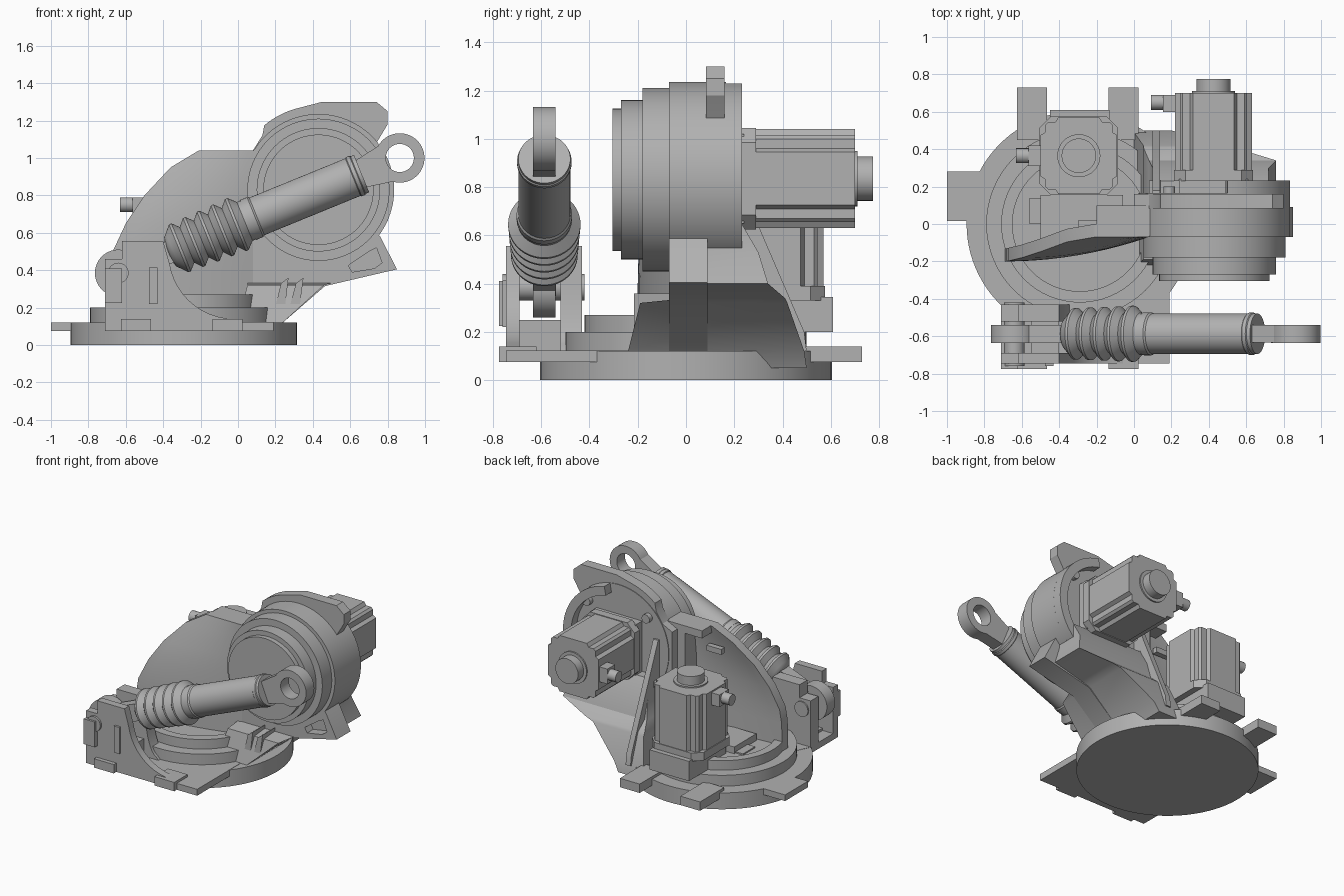
import bpy, bmesh
from math import sin, cos, pi, radians, atan2
from mathutils import Matrix, Vector

cube = bpy.data.objects.get("Cube")
if cube:
    bpy.data.objects.remove(cube, do_unlink=True)

grey = bpy.data.materials.new("machined grey")
grey.use_nodes = True
grey.diffuse_color = (0.44, 0.44, 0.44, 1)
grey.node_tree.nodes["Principled BSDF"].inputs["Base Color"].default_value = (0.44, 0.44, 0.44, 1)

I = Matrix.Identity(4)
Y_UP = Matrix.Rotation(-pi / 2, 4, "X")   # turns local z into +y


def loft(name, rings, M=I, closed=False):
    """Skin a list of equal point loops, capping the ends unless closed."""
    bm = bmesh.new()
    loops = [[bm.verts.new(M @ Vector(p)) for p in r] for r in rings]
    n = len(loops[0])
    pairs = list(zip(loops, loops[1:])) + ([(loops[-1], loops[0])] if closed else [])
    for a, b in pairs:
        for i in range(n):
            j = (i + 1) % n
            bm.faces.new((a[i], a[j], b[j], b[i]))
    if not closed:
        bm.faces.new(loops[0][::-1])
        bm.faces.new(loops[-1])
    bmesh.ops.recalc_face_normals(bm, faces=bm.faces)
    mesh = bpy.data.meshes.new(name)
    bm.to_mesh(mesh)
    bm.free()
    mesh.materials.append(grey)
    mesh.polygons.foreach_set("use_smooth", [True] * len(mesh.polygons))
    mesh.set_sharp_from_angle(angle=radians(30))
    ob = bpy.data.objects.new(name, mesh)
    bpy.context.collection.objects.link(ob)
    return ob


def prism(name, pts, lo, hi, axis="z", M=I):
    put = {"x": lambda p, h: (h, p[0], p[1]),
           "y": lambda p, h: (p[0], h, p[1]),
           "z": lambda p, h: (p[0], p[1], h)}[axis]
    return loft(name, [[put(p, h) for p in pts] for h in (lo, hi)], M)


def box(name, x, y, z, M=I):
    return prism(name, rect(x, y), *z, M=M)


def rect(x, y):
    return [(x[0], y[0]), (x[1], y[0]), (x[1], y[1]), (x[0], y[1])]


def lathe(name, profile, M=I, closed=False, n=64):
    """Profile of (height, radius) turned round local z."""
    return loft(name, [[(r * cos(2 * pi * i / n), r * sin(2 * pi * i / n), h) for i in range(n)]
                       for h, r in profile], M, closed)


def arc(cx, cy, r, a0, a1, n=24):
    return [(cx + r * cos(radians(a0 + (a1 - a0) * i / n)),
             cy + r * sin(radians(a0 + (a1 - a0) * i / n))) for i in range(n + 1)]


# Turntable base with stepped rings
base_at = Matrix.Translation((-0.29, 0, 0))
lathe("base_disc", [(0, 0.605), (0.12, 0.605)], base_at, n=96)
lathe("base_ring", [(0.12, 0.5), (0.2, 0.5)], base_at)
lathe("base_hub", [(0.2, 0.42), (0.27, 0.42), (0.27, 0.36), (0.24, 0.36)], base_at)
prism("front_flange", [(-0.71, -0.43), (-0.71, -0.745), (0.19, -0.745), (0.19, -0.2), (-0.6, -0.2)], 0.075, 0.122)
for x in (-0.545, -0.055):
    box("front_tab", (x - 0.08, x + 0.08), (-0.775, -0.62), (0.075, 0.14))
    box("rear_tab", (x - 0.08, x + 0.08), (0.45, 0.73), (0.075, 0.14))
box("side_tab", (-1.0, -0.8), (0.015, 0.28), (0.075, 0.12))

# Scooped wall leaning forward at its foot
rows = [(0.14, -0.69, 1), (0.4, -0.685, 1), (0.5, -0.67, 0.98), (0.65, -0.6, 0.85),
        (0.8, -0.5, 0.6), (0.95, -0.36, 0.2), (1.04, -0.21, 0)]
slices = []
for z, left, lean in rows:
    us = [i / 10 for i in range(11)]
    front = [(left + (0.08 - left) * u, -0.07 - 0.13 * lean * (1 - u * u), z) for u in us]
    slices.append(front + [(x, y + 0.07, z) for x, y, z in reversed(front)])
loft("scoop_wall", slices)
box("wall_top_tab", (-0.2, 0.08), (-0.065, 0.1), (0.985, 1.04))
box("wall_slot_cover", (-0.3, -0.18), (-0.02, 0.02), (0.86, 0.9))
box("floor_key", (-0.56, -0.5), (0, 0.14), (0.2, 0.25))
box("wall_foot", (-0.5, -0.06), (-0.1, 0.155), (0.2, 0.29))

# Shoulder drum
drum_at = Matrix.Translation((0.43, 0, 0.83)) @ Y_UP
lathe("shoulder_drum", [(-0.305, 0.27), (-0.305, 0.295), (-0.27, 0.295), (-0.27, 0.33), (-0.18, 0.33),
                        (-0.18, 0.38), (-0.07, 0.38), (-0.07, 0.405), (0.165, 0.405)], drum_at, n=96)
prism("drum_rear_rim", arc(0.43, 0.83, 0.405, 80, -150, 40) + arc(0.43, 0.83, 0.34, -150, 80, 40),
      0.16, 0.232, "y")
for x in (-0.23, 0.23):
    for z in (-0.22, 0.22):
        lathe("drum_bolt", [(0.16, 0.032), (0.2, 0.032)],
              Matrix.Translation((x * 1.05, 0, z * 1.05)) @ drum_at, n=16)

# Plate wrapping the drum, with its stop lug
prism("drum_back_plate", [(0, 0.6), (0, 1.0), (0.08, 1.04), (0.13, 1.12)] + arc(0.43, 0.83, 0.45, 130, 105, 8)
      + [(0.45, 1.3), (0.74, 1.3), (0.8, 1.25), (0.8, 1.18), (0.74, 1.08), (0.6, 0.8), (0.4, 0.5)],
      0.083, 0.16, "y")
prism("drum_neck", [(-0.06, 0.4), (-0.06, 1.0), (0.08, 1.04), (0.2, 1.1), (0.4, 0.83), (0.3, 0.45)], -0.065, 0.1, "y")

# Diagonal support arm with a pocketed lower lug
arm = prism("support_arm", [(0, 0.12), (0.24, 0.12), (0.465, 0.315), (0.85, 0.405), (0.76, 0.58),
                            (0.7, 0.65), (0.3, 0.6), (0, 0.6)], -0.07, 0.09, "y")
cutter = prism("pocket_cutter", [(0.59, 0.425), (0.61, 0.39), (0.73, 0.41), (0.77, 0.44), (0.74, 0.52), (0.7, 0.5)],
               -0.2, 0.0, "y")
cutter.hide_render = True
cutter.hide_viewport = True
pocket = arm.modifiers.new("pocket", "BOOLEAN")
pocket.object = cutter
pocket.operation = "DIFFERENCE"
pocket.solver = "EXACT"

levels = [(0.05, 0, 0.2, -0.2, 0.5), (0.12, 0, 0.24, -0.24, 0.49), (0.32, 0.05, 0.46, -0.19, 0.42),
          (0.34, 0.05, 0.53, 0.01, 0.41), (0.4, 0.08, 0.76, 0.01, 0.34),
          (0.53, 0.1, 0.72, 0.01, 0.3), (0.65, 0.1, 0.72, 0.01, 0.23)]
loft("arm_gusset", [[(x, y, z) for x, y in rect((x0, x1), (y0, y1))] for z, x0, x1, y0, y1 in levels])
prism("gusset_rib", [(0, 0.12), (0.5, 0.12), (0.49, 0.2), (0.18, 0.92), (0, 0.92)], 0.1, 0.14, "x")
for x in (0.22, 0.3):
    prism("arm_rib", [(x - 0.03, 0.12 + x * 0.2), (x + 0.03, 0.12 + x * 0.2 + 0.03), (x + 0.05, 0.36), (x + 0.01, 0.33)],
          -0.215, -0.06, "y")


# Square motors with notched corners, flange, end cap and plug
def motor(prefix, M):
    quarter = [(0.205, -0.11), (0.205, 0.11), (0.18, 0.125), (0.18, 0.165), (0.165, 0.18), (0.125, 0.18)]
    section = []
    for k in range(4):
        c, s = round(cos(k * pi / 2)), round(sin(k * pi / 2))
        section += [(x * c - y * s, x * s + y * c) for x, y in quarter]
    prism(prefix + "_body", section, 0.05, 0.47, M=M)
    f, g = 0.21, 0.15
    prism(prefix + "_flange", [(f, -g), (f, g), (g, f), (-g, f), (-f, g), (-f, -g), (-g, -f), (g, -f)], 0, 0.06, M=M)
    lathe(prefix + "_cap", [(0.46, 0.115), (0.48, 0.115), (0.48, 0.092), (0.545, 0.092)], M, n=40)
    box(prefix + "_plug_block", (-0.27, -0.19), (-0.055, 0.055), (0.37, 0.46), M)
    lathe(prefix + "_plug", [(0, 0.04), (0.13, 0.04)],
          M @ Matrix.Translation((-0.205, 0, 0.42)) @ Matrix.Rotation(-pi / 2, 4, "Y"), n=20)


motor("shoulder_motor", Matrix.Translation((0.425, 0.23, 0.835)) @ Y_UP)
box("shoulder_motor_mount", (0.24, 0.61), (0.15, 0.24), (0.65, 1.02))
motor("turntable_motor", Matrix.Translation((-0.295, 0.365, 0.33)))
box("turntable_motor_mount", (-0.45, -0.13), (0.18, 0.61), (0.2, 0.345))

# Clevis bracket: two cheeks with a sweeping foot
cheek = [(-0.71, 0.12), (-0.71, 0.46), (-0.62, 0.46), (-0.62, 0.555), (-0.4, 0.555), (-0.37, 0.45)]
cheek += arc(-0.02, 0.49, 0.35, 190, 262, 10) + [(0.0, 0.12)]
prism("clevis_front_cheek", cheek, -0.745, -0.69, "y")
prism("clevis_rear_cheek", [(x if x < -0.4 else -0.4 + (x + 0.4) * 0.3, z) for x, z in cheek], -0.52, -0.43, "y")
box("clevis_bridge", (-0.55, -0.4), (-0.7, -0.45), (0.12, 0.25))
box("clevis_side_pad", (-0.71, -0.62), (-0.775, -0.7), (0.225, 0.41))
box("clevis_key", (-0.475, -0.43), (-0.76, -0.74), (0.22, 0.415))
lathe("clevis_pin", [(-0.76, 0.055), (-0.42, 0.055)], Matrix.Translation((-0.64, 0, 0.385)) @ Y_UP, n=24)

# Linear actuator; local z runs along the stroke, local x stays upright
tail, head = Vector((-0.64, -0.587, 0.385)), Vector((0.865, -0.587, 1.0))
span = (head - tail).length
stroke = Matrix.Translation(tail) @ Matrix.Rotation(pi / 2 - atan2(head.z - tail.z, head.x - tail.x), 4, "Y")
lathe("tail_boss", [(-0.635, 0.125), (-0.54, 0.125)], Matrix.Translation((tail.x, 0, tail.z)) @ Y_UP)
box("tail_rod", (-0.06, 0.06), (-0.048, 0.048), (0.05, 0.34), stroke)
bellows = [(0.29, 0.05), (0.3, 0.085)]
for i in range(5):
    s = 0.315 + i * 0.082
    bellows += [(s, 0.1 + 0.003 * i), (s + 0.034, 0.138 + 0.003 * i), (s + 0.048, 0.138 + 0.003 * i)]
lathe("bellows", bellows + [(0.73, 0.112), (0.77, 0.112)], stroke)
lathe("barrel", [(0.75, 0.1), (0.75, 0.115), (0.79, 0.115), (0.8, 0.108), (1.355, 0.108), (1.36, 0.113),
                 (1.38, 0.113), (1.385, 0.108), (1.405, 0.108), (1.405, 0.095)], stroke)
prism("head_rod", [(-0.075, 1.39), (0.075, 1.39), (0.105, span - 0.07), (0.07, span - 0.09),
                   (-0.07, span - 0.09), (-0.105, span - 0.07)], -0.047, 0.047, "y", stroke)
lathe("head_eye", [(-0.635, 0.075), (-0.54, 0.075), (-0.54, 0.132), (-0.635, 0.132)],
      Matrix.Translation((head.x, 0, head.z)) @ Y_UP, closed=True)
